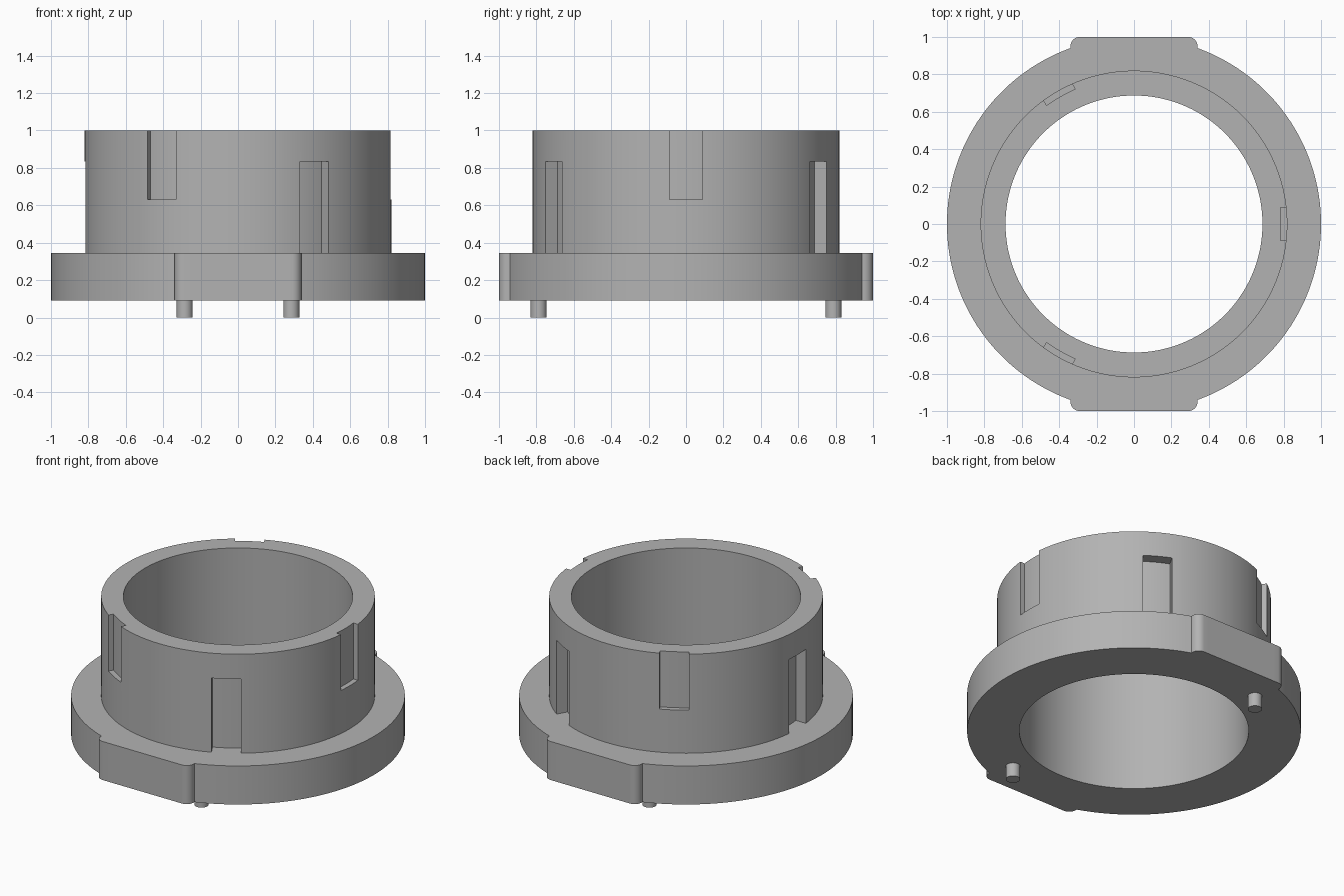
import bpy, bmesh
from math import sin, cos, pi, radians, atan2, sqrt
from mathutils import Matrix, Vector

old = bpy.data.objects.get("Cube")
if old:
    bpy.data.objects.remove(old, do_unlink=True)

FLANGE_BOTTOM, FLANGE_TOP, TOP = 0.09, 0.345, 1.0
BORE, SLEEVE = 0.687, 0.82

grey = bpy.data.materials.new("plain grey")
grey.use_nodes = True
colour = (0.45, 0.45, 0.45, 1)
grey.diffuse_color = colour
grey.node_tree.nodes["Principled BSDF"].inputs["Base Color"].default_value = colour


def make_object(name, bm):
    bmesh.ops.recalc_face_normals(bm, faces=bm.faces)
    mesh = bpy.data.meshes.new(name)
    bm.to_mesh(mesh)
    bm.free()
    mesh.materials.append(grey)
    ob = bpy.data.objects.new(name, mesh)
    bpy.context.collection.objects.link(ob)
    return ob


def activate(ob):
    bpy.ops.object.select_all(action='DESELECT')
    ob.select_set(True)
    bpy.context.view_layer.objects.active = ob


def smooth(ob):
    activate(ob)
    bpy.ops.object.shade_smooth_by_angle(angle=radians(25))


# Flange outline: a circle with a flat, round-cornered pad at front and back
half_pad, corner = 0.34, 0.05
join = atan2(sqrt(1 - half_pad ** 2), half_pad)
quarter = [(cos(join * i / 32), sin(join * i / 32)) for i in range(33)]
quarter += [(half_pad - corner + corner * cos(a), 1 - corner + corner * sin(a))
            for a in (pi / 2 * i / 8 for i in range(9))]
quarter += [(half_pad - corner) * (1 - i / 8) and ((half_pad - corner) * (1 - i / 8), 1)
            for i in range(1, 8)]
quarter.append((0, 1))
half = quarter + [(-x, y) for x, y in quarter[-2:0:-1]]
outline = half + [(-x, -y) for x, y in half]


def circle(radius):
    return [tuple(Vector(p).normalized() * radius) for p in outline]


# Flange and sleeve as one closed shell of stacked loops
bm = bmesh.new()
sections = [(circle(BORE), FLANGE_BOTTOM), (outline, FLANGE_BOTTOM),
            (outline, FLANGE_TOP), (circle(SLEEVE), FLANGE_TOP),
            (circle(SLEEVE), TOP), (circle(BORE), TOP)]
loops = [[bm.verts.new((x, y, z)) for x, y in pts] for pts, z in sections]
n = len(outline)
for k, loop in enumerate(loops):
    following = loops[(k + 1) % len(loops)]
    for i in range(n):
        j = (i + 1) % n
        bm.faces.new((loop[i], loop[j], following[j], following[i]))
body = make_object("flanged_sleeve", bm)

# Slot cutters: three open at the top, three standing on the flange
bm = bmesh.new()


def add_slot(angle, floor_radius, z0, z1, half_width=0.088):
    ys = [half_width * (i / 4 - 1) for i in range(9)]
    plan = [(sqrt(floor_radius ** 2 - y * y), y) for y in ys]
    plan += [(0.9, half_width), (0.9, -half_width)]
    face = bm.faces.new([bm.verts.new((x, y, z0)) for x, y in plan])
    ext = bmesh.ops.extrude_face_region(bm, geom=[face])["geom"]
    new = [v for v in ext if isinstance(v, bmesh.types.BMVert)]
    bmesh.ops.translate(bm, verts=new, vec=(0, 0, z1 - z0))
    bmesh.ops.rotate(bm, verts=list(face.verts) + new,
                     matrix=Matrix.Rotation(radians(angle), 3, 'Z'))


for angle in (0, 120, 240):
    add_slot(angle, 0.787, 0.63, 1.1)
    add_slot(angle + 60, 0.747, FLANGE_TOP, 0.835)
cutter = make_object("slot_cutter", bm)
cutter.hide_render = True

activate(body)
cut = body.modifiers.new("slots", 'BOOLEAN')
cut.operation = 'DIFFERENCE'
cut.solver = 'EXACT'
cut.object = cutter
bpy.ops.object.modifier_apply(modifier=cut.name)
bpy.data.objects.remove(cutter, do_unlink=True)
smooth(body)

# Two locating pins under the flange
for name, side in (("front_pin", 1), ("back_pin", -1)):
    bm = bmesh.new()
    bmesh.ops.create_cone(bm, cap_ends=True, segments=32, radius1=0.043, radius2=0.043,
                          depth=0.1, matrix=Matrix.Translation((0.285 * side, -0.788 * side, 0.05)))
    smooth(make_object(name, bm))
